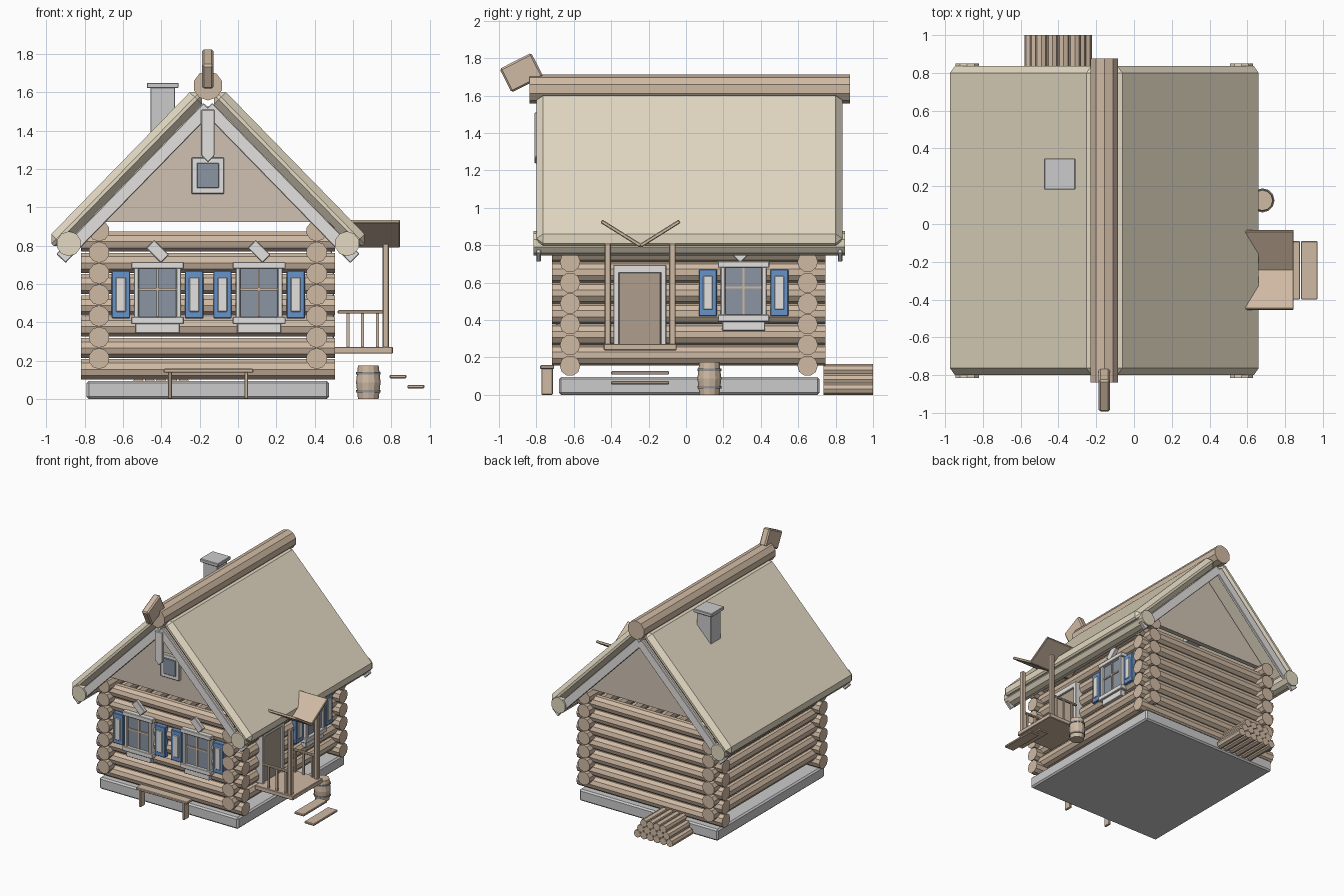
import bpy, bmesh, math
from mathutils import Matrix, Euler

if "Cube" in bpy.data.objects:
    bpy.data.objects.remove(bpy.data.objects["Cube"])

def mat(name, r, g, b):
    m = bpy.data.materials.new(name)
    m.diffuse_color = (r / 255, g / 255, b / 255, 1)
    m.use_nodes = True
    m.node_tree.nodes["Principled BSDF"].inputs["Base Color"].default_value = m.diffuse_color
    return m

WOOD = mat("wood", 160, 125, 94)
DARK = mat("dark_wood", 108, 88, 70)
GABLE = mat("gable_wood", 160, 137, 115)
THATCH = mat("thatch", 196, 177, 138)
TRIM = mat("trim", 196, 193, 187)
BLUE = mat("blue_paint", 35, 75, 150)
GLASS = mat("glass", 66, 76, 92)
STONE = mat("stone", 160, 160, 158)
IRON = mat("iron", 75, 75, 80)
CX = -0.157  # house centre line

def finish(name, bm, m, loc=(0, 0, 0), rot=(0, 0, 0)):
    bmesh.ops.recalc_face_normals(bm, faces=bm.faces)
    me = bpy.data.meshes.new(name)
    bm.to_mesh(me)
    bm.free()
    me.materials.append(m)
    ob = bpy.data.objects.new(name, me)
    ob.location, ob.rotation_euler = loc, rot
    bpy.context.collection.objects.link(ob)
    return ob

def box(name, loc, size, m, rot=(0, 0, 0), bevel=0.004):
    bm = bmesh.new()
    bmesh.ops.create_cube(bm, size=1, matrix=Matrix.Diagonal((*size, 1)))
    if bevel:
        bmesh.ops.bevel(bm, geom=bm.edges[:], offset=bevel, segments=1, affect='EDGES')
    return finish(name, bm, m, loc, rot)

def span(name, x, y, z, m, bevel=0.004):
    lo_hi = (x, y, z)
    return box(name, [(a + b) / 2 for a, b in lo_hi], [b - a for a, b in lo_hi], m, bevel=bevel)

def rod(name, loc, r, length, axis, m, sides=10, r2=None):
    bm = bmesh.new()
    bmesh.ops.create_cone(bm, cap_ends=True, segments=sides, radius1=r,
                          radius2=r if r2 is None else r2, depth=length)
    rot = {'x': (0, math.pi / 2, 0), 'y': (math.pi / 2, 0, 0), 'z': (0, 0, 0)}[axis]
    return finish(name, bm, m, loc, rot)

# Stone slab and interlocking log walls
span("foundation", (-0.79, 0.475), (-0.68, 0.715), (0, 0.095), STONE, 0.012)
for i in range(7):
    for y in (-0.62, 0.65):
        rod("cross_log", (CX, y, 0.155 + 0.111 * i), 0.055, 1.325, 'x', WOOD)
    for x in (-0.725, 0.411):
        rod("side_log", (x, 0.015, 0.211 + 0.111 * i), 0.055, 1.462, 'y', WOOD)

# Gable triangles
for y in (-0.62, 0.65):
    bm = bmesh.new()
    tri = [bm.verts.new((CX + x, y - 0.02, z)) for x, z in ((-0.6, 0.923), (0.6, 0.923), (0, 1.53))]
    ext = bmesh.ops.extrude_face_region(bm, geom=[bm.faces.new(tri)])
    bmesh.ops.translate(bm, vec=(0, 0.04, 0),
                        verts=[v for v in ext['geom'] if isinstance(v, bmesh.types.BMVert)])
    bm.faces.new(tri) if not bm.faces.get(tri) else None
    finish("gable", bm, GABLE)

# Thatched roof slopes, eave rolls and barge boards
PITCH = math.radians(45.7)
for s in (-1, 1):
    box("roof_slope", (CX + s * 0.424, 0.018, 1.199), (1.106, 1.635, 0.09), THATCH, (0, s * PITCH, 0), 0.036)
    rod("eave_roll", (CX + s * 0.726, 0.018, 0.81), 0.065, 1.665, 'y', THATCH)
    for y in (-0.788, 0.824):
        box("barge_board", (CX + s * 0.383, y, 1.127), (1.10, 0.025, 0.068), TRIM, (0, s * PITCH, 0))
rod("ridge_log", (CX, 0.019, 1.635), 0.077, 1.714, 'y', WOOD)
box("ridge_ornament", (CX, -0.88, 1.722), (0.06, 0.19, 0.142), WOOD, (math.radians(27), 0, 0), 0.01)
span("king_post", (CX - 0.035, CX + 0.035), (-0.81, -0.785), (1.27, 1.51), TRIM)
box("king_post_tip", (CX, -0.797, 1.27), (0.05, 0.025, 0.05), TRIM, (0, math.pi / 4, 0))

# Chimney
span("chimney", (-0.457, -0.328), (0.2, 0.33), (1.2, 1.63), STONE)
span("chimney_cap", (-0.476, -0.31), (0.182, 0.348), (1.622, 1.65), STONE)

# Attic window
span("attic_frame", (CX - 0.085, CX + 0.085), (-0.665, -0.635), (1.07, 1.26), TRIM)
span("attic_glass", (CX - 0.058, CX + 0.058), (-0.672, -0.64), (1.1, 1.232), GLASS)

# Shuttered windows: local u runs along the wall, d is depth outward
def window(center, side):
    def part(name, u, z, d, m, bevel=0.004):
        if side:
            span(name, (0.411 + d[0], 0.411 + d[1]), (center + u[0], center + u[1]), z, m, bevel)
        else:
            span(name, (center + u[0], center + u[1]), (-0.62 - d[1], -0.62 - d[0]), z, m, bevel)
    part("window_glass", (-0.1, 0.1), (0.42, 0.69), (0.03, 0.066), GLASS)
    part("mullion", (-0.006, 0.006), (0.43, 0.68), (0.05, 0.074), WOOD, 0)
    part("transom", (-0.097, 0.097), (0.567, 0.579), (0.05, 0.074), WOOD, 0)
    part("window_lintel", (-0.138, 0.138), (0.68, 0.715), (0.03, 0.092), TRIM)
    part("window_sill", (-0.138, 0.138), (0.39, 0.428), (0.03, 0.092), TRIM)
    part("window_apron", (-0.115, 0.115), (0.342, 0.395), (0.03, 0.075), TRIM)
    for s in (-1, 1):
        part("window_jamb", sorted((s * 0.097, s * 0.123)), (0.42, 0.69), (0.03, 0.085), TRIM)
        c = s * 0.191
        part("shutter", (c - 0.048, c + 0.048), (0.42, 0.67), (0.03, 0.072), BLUE)
        part("shutter_panel", (c - 0.026, c + 0.026), (0.455, 0.635), (0.04, 0.08), TRIM)
    if side:
        box("window_crest", (0.475, center, 0.765), (0.03, 0.11, 0.06), TRIM, (math.pi / 4, 0, 0))
    else:
        box("window_crest", (center, -0.684, 0.77), (0.11, 0.03, 0.06), TRIM, (0, math.pi / 4, 0))

window(-0.42, False)
window(0.11, False)
window(0.308, True)

# Door
span("door", (0.43, 0.485), (-0.36, -0.135), (0.265, 0.655), DARK)
span("door_lintel", (0.43, 0.5), (-0.388, -0.105), (0.65, 0.695), TRIM)
for y in (-0.373, -0.12):
    span("door_jamb", (0.43, 0.5), (y - 0.015, y + 0.015), (0.265, 0.66), TRIM)

# Porch with railings, valley roof and steps
span("porch_floor", (0.46, 0.808), (-0.44, -0.05), (0.237, 0.272), WOOD)
for y in (-0.418, -0.073):
    span("porch_post", (0.755, 0.788), (y - 0.017, y + 0.017), (0.265, 0.81), WOOD)
    span("porch_rail", (0.52, 0.76), (y - 0.01, y + 0.01), (0.445, 0.463), WOOD)
    for x in (0.573, 0.65, 0.728):
        span("baluster", (x - 0.008, x + 0.008), (y - 0.008, y + 0.008), (0.268, 0.45), WOOD, 0)
for s in (-1, 1):
    box("porch_roof", (0.645, -0.243 + s * 0.104, 0.862), (0.40, 0.248, 0.02), WOOD, (s * math.radians(32), 0, 0))
for x, z in ((0.835, 0.117), (0.928, 0.064)):
    box("step", (x, -0.245, z), (0.088, 0.31, 0.018), WOOD)

# Bench
span("bench_seat", (-0.388, 0.08), (-0.78, -0.705), (0.138, 0.158), WOOD)
for x in (-0.355, 0.043):
    span("bench_leg", (x - 0.01, x + 0.01), (-0.773, -0.712), (0, 0.142), WOOD)

# Barrel: two tapered halves with hoops
rod("barrel_bottom", (0.68, 0.125, 0.0435), 0.054, 0.087, 'z', WOOD, 12, 0.064)
rod("barrel_top", (0.68, 0.125, 0.1305), 0.064, 0.087, 'z', WOOD, 12, 0.054)
for z in (0.04, 0.134):
    rod("barrel_hoop", (0.68, 0.125, z), 0.064, 0.013, 'z', IRON, 12)

# Stacked firewood behind the house
for row in range(3):
    n = 6 - row
    for k in range(n):
        rod("firewood", (-0.402 + (k - (n - 1) / 2) * 0.059, 0.867, 0.031 + row * 0.051),
            0.031, 0.265, 'y', WOOD, 8)
